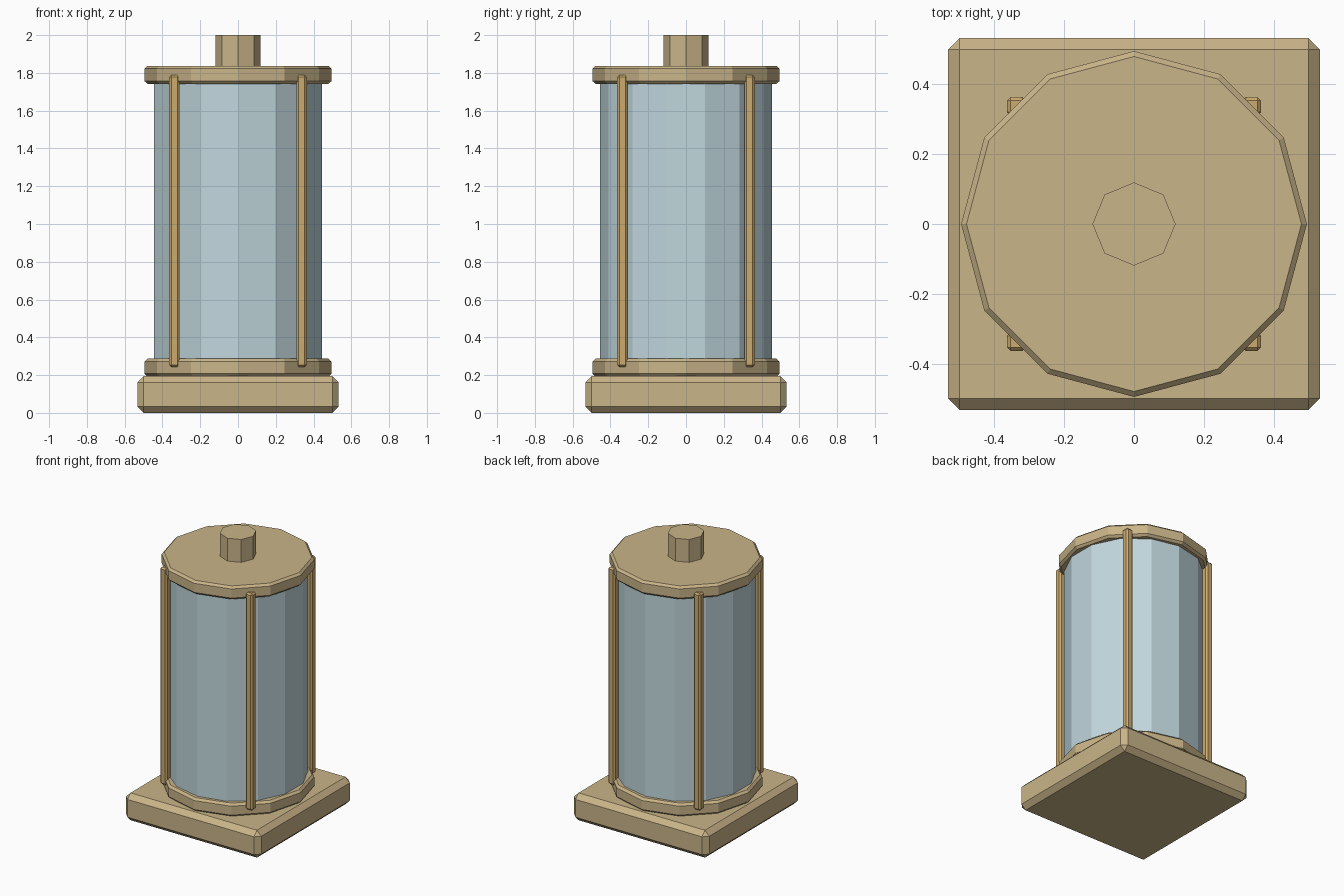
import bpy
import math

cube = bpy.data.objects.get("Cube")
if cube:
    bpy.data.objects.remove(cube, do_unlink=True)


def make_material(name, color):
    mat = bpy.data.materials.new(name)
    mat.use_nodes = True
    rgba = (*color, 1.0)
    mat.diffuse_color = rgba
    mat.node_tree.nodes["Principled BSDF"].inputs["Base Color"].default_value = rgba
    return mat


tan = make_material("tan metal", (0.59, 0.46, 0.25))
gold = make_material("golden rod", (0.60, 0.41, 0.16))
glass = make_material("pale blue glass", (0.53, 0.68, 0.72))


def finish(name, mat, bevel):
    obj = bpy.context.object
    obj.name = name
    obj.data.materials.append(mat)
    bpy.ops.object.transform_apply(location=False, rotation=False, scale=True)
    if bevel:
        mod = obj.modifiers.new("chamfer", 'BEVEL')
        mod.width = bevel
        mod.segments = 1
        mod.limit_method = 'ANGLE'
        # Only sharp edges, so the sides of the discs stay plain
        mod.angle_limit = math.radians(40)
    return obj


def box(name, x, y, z0, z1, width, mat, bevel):
    bpy.ops.mesh.primitive_cube_add(size=1, location=(x, y, (z0 + z1) / 2))
    bpy.context.object.scale = (width, width, z1 - z0)
    return finish(name, mat, bevel)


def prism(name, sides, radius, z0, z1, mat, bevel=0):
    bpy.ops.mesh.primitive_cylinder_add(vertices=sides, radius=radius, depth=z1 - z0,
                                        location=(0, 0, (z0 + z1) / 2))
    return finish(name, mat, bevel)


# Square foot
box("base", 0, 0, 0, 0.195, 1.066, tan, 0.034)

# Glass body held between two twelve-sided discs
prism("lower_disc", 12, 0.495, 0.193, 0.287, tan, 0.015)
prism("glass_body", 14, 0.455, 0.24, 1.79, glass)
prism("upper_disc", 12, 0.495, 1.742, 1.837, tan, 0.015)

# Top knob
prism("knob", 8, 0.119, 1.80, 2.0, tan)

# Four upright rods at the corners
for side, x in (("left", 0.337), ("right", -0.337)):
    for end, y in (("front", -0.337), ("back", 0.337)):
        box(f"{end}_{side}_rod", x, y, 0.242, 1.79, 0.054, gold, 0.011)
